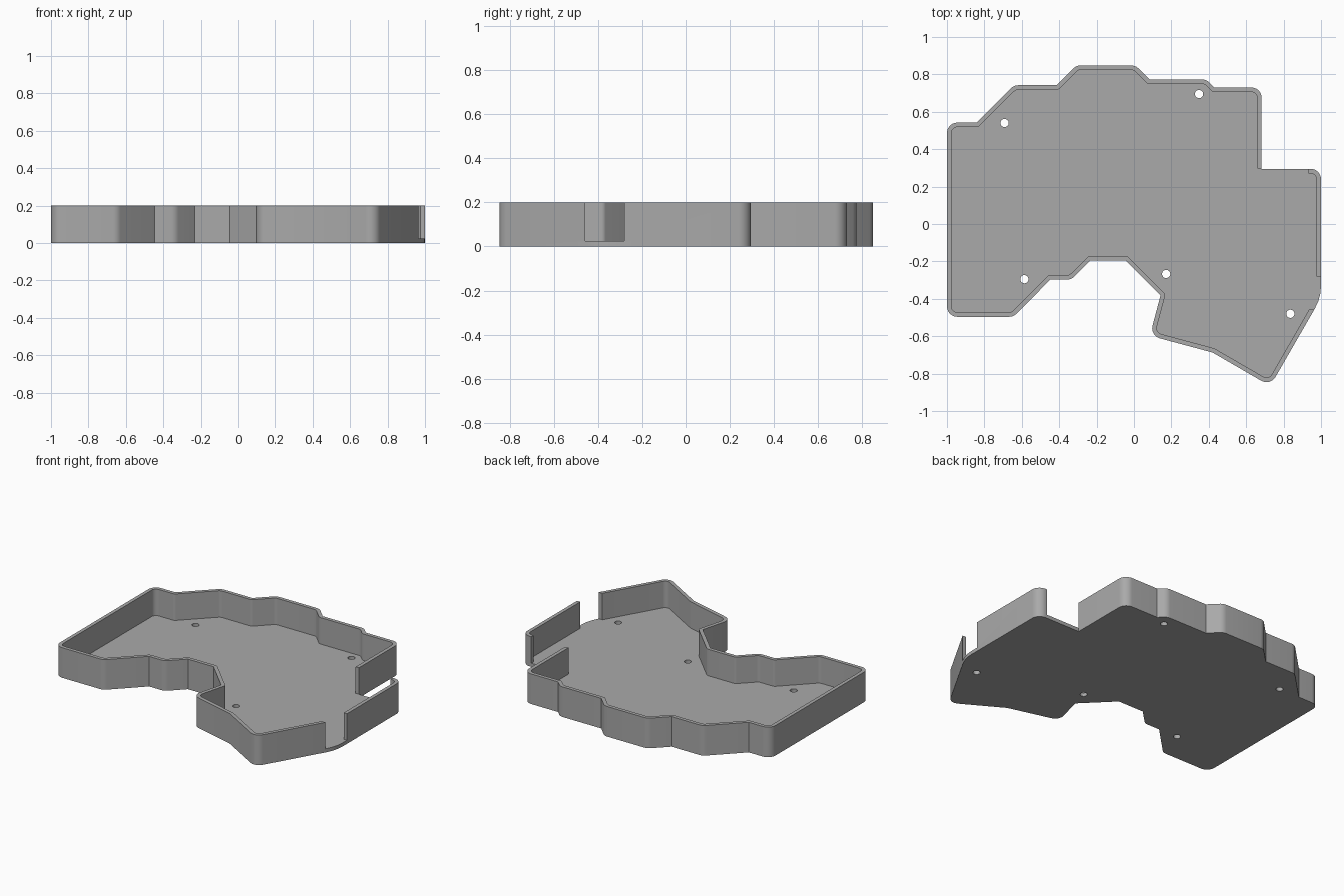
import bpy, bmesh, math
from mathutils import Vector

cube = bpy.data.objects.get("Cube")
if cube:
    bpy.data.objects.remove(cube, do_unlink=True)

HEIGHT, FLOOR, WALL, RADIUS = 0.2, 0.024, 0.024, 0.056

# Outer corners, counter-clockwise
CORNERS = [Vector(p) for p in [
    (-1, -0.496), (-0.645, -0.496), (-0.447, -0.297), (-0.335, -0.297),
    (-0.233, -0.195), (-0.045, -0.195), (0.142, -0.382), (0.085, -0.597),
    (0.42, -0.687), (0.729, -0.866), (1, -0.395), (1, 0.295),
    (0.683, 0.295), (0.683, 0.73), (0.43, 0.73), (0.387, 0.773),
    (0.083, 0.773), (0.008, 0.848), (-0.308, 0.848), (-0.414, 0.742),
    (-0.642, 0.742), (-0.842, 0.542), (-1, 0.542)]]


def outline(inset):
    """Outline moved inward: convex corners are rounded, concave ones roll around the corner."""
    points = []
    for i, p in enumerate(CORNERS):
        a = (p - CORNERS[i - 1]).normalized()
        b = (CORNERS[(i + 1) % len(CORNERS)] - p).normalized()
        na, nb = Vector((a.y, -a.x)), Vector((b.y, -b.x))
        turn = math.atan2(a.x * b.y - a.y * b.x, a.dot(b))
        if turn > 0:
            r = 0.246 if turn < 0.6 and p.x > 0.9 else RADIUS
            centre, r = p - (na + nb) * r / (1 + na.dot(nb)), r - inset
        else:
            centre, r = p, -inset
        steps = max(3, round(abs(turn) / math.radians(9))) if r else 0
        start = math.atan2(na.y, na.x)
        for k in range(steps + 1):
            t = start + turn * (k / steps if steps else 0)
            points.append(centre + r * Vector((math.cos(t), math.sin(t))))
    return points


def prism(name, points, z0, z1):
    bm = bmesh.new()
    base = bm.faces.new([bm.verts.new((p[0], p[1], z0)) for p in points])
    top = bmesh.ops.extrude_face_region(bm, geom=[base])["geom"]
    bmesh.ops.translate(bm, vec=(0, 0, z1 - z0),
                        verts=[v for v in top if isinstance(v, bmesh.types.BMVert)])
    bmesh.ops.recalc_face_normals(bm, faces=bm.faces)
    mesh = bpy.data.meshes.new(name)
    bm.to_mesh(mesh)
    bm.free()
    obj = bpy.data.objects.new(name, mesh)
    bpy.context.collection.objects.link(obj)
    return obj


def box(name, x0, x1, y0, y1):
    return prism(name, [(x0, y0), (x1, y0), (x1, y1), (x0, y1)], FLOOR, HEIGHT + 0.1)


tray = prism("case_tray", outline(0), 0, HEIGHT)

# Cavity, two wall openings and the screw holes
cutters = [prism("cavity_cutter", outline(WALL), FLOOR, HEIGHT + 0.1),
           box("back_opening_cutter", 0.62, 0.932, 0.2, 0.2955),
           box("side_opening_cutter", 0.9, 1.1, -0.457, -0.282)]
for x, y in [(-0.692, 0.54), (0.348, 0.695), (-0.586, -0.295), (0.172, -0.267), (0.836, -0.48)]:
    ring = [(x + 0.022 * math.cos(math.tau * k / 32), y + 0.022 * math.sin(math.tau * k / 32))
            for k in range(32)]
    cutters.append(prism("screw_hole_cutter", ring, -0.1, FLOOR + 0.05))

for cutter in cutters:
    cutter.hide_render = True
    mod = tray.modifiers.new(cutter.name, 'BOOLEAN')
    mod.operation, mod.solver, mod.object = 'DIFFERENCE', 'EXACT', cutter

# Bake the cuts and drop the helpers
graph = bpy.context.evaluated_depsgraph_get()
cut_mesh = bpy.data.meshes.new_from_object(tray.evaluated_get(graph))
tray.modifiers.clear()
tray.data = cut_mesh
for cutter in cutters:
    bpy.data.objects.remove(cutter, do_unlink=True)

# Grey plastic
grey = bpy.data.materials.new("grey_plastic")
grey.use_nodes = True
colour = (0.4, 0.4, 0.4, 1)
grey.diffuse_color = colour
grey.node_tree.nodes["Principled BSDF"].inputs["Base Color"].default_value = colour
tray.data.materials.clear()
tray.data.materials.append(grey)

bpy.ops.object.select_all(action='DESELECT')
tray.select_set(True)
bpy.context.view_layer.objects.active = tray
bpy.ops.object.shade_smooth_by_angle(angle=math.radians(20))
